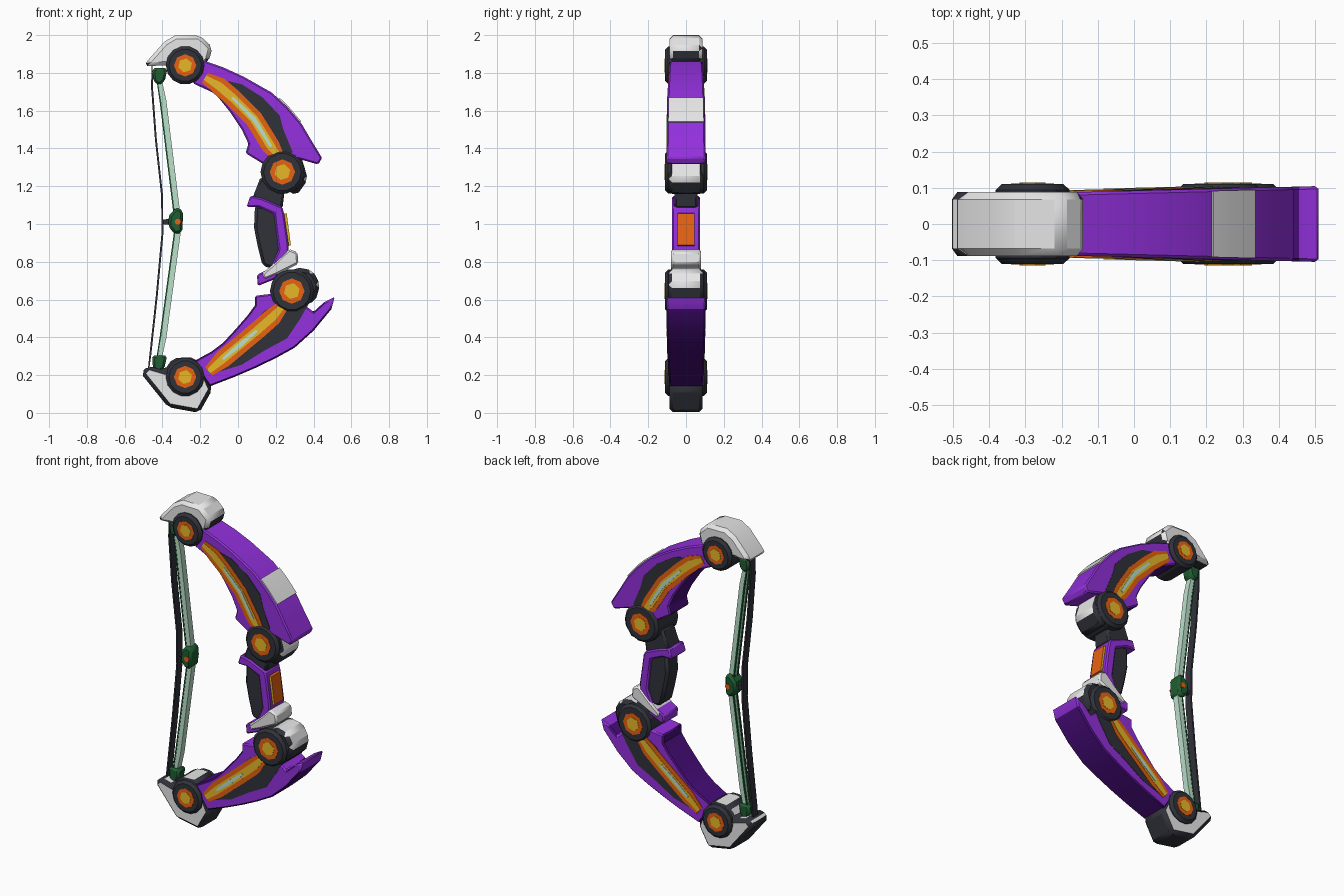
import bpy, bmesh, math
from mathutils import Vector


def material(name, r, g, b):
    m = bpy.data.materials.new(name)
    m.diffuse_color = (r, g, b, 1)
    return m


PURPLE = material("purple", 0.29, 0.03, 0.72)
DARK_PURPLE = material("dark purple", 0.065, 0.004, 0.2)
CHARCOAL = material("charcoal", 0.03, 0.032, 0.042)
GREY = material("light grey", 0.8, 0.8, 0.8)
ORANGE = material("orange", 0.85, 0.13, 0.006)
YELLOW = material("yellow", 0.92, 0.55, 0.025)
MINT = material("pale mint", 0.5, 0.74, 0.6)
GREEN = material("dark green", 0.014, 0.11, 0.032)


def limb_width(x):
    # The limbs widen steadily away from the string
    return 0.087 + 0.025 * (x + 0.2)


def prism(name, pts, width, mat, bevel=0.0):
    """Extrude an x-z profile across y; width is a number or a function of x."""
    w = width if callable(width) else (lambda x: width)
    bm = bmesh.new()
    front = [bm.verts.new((x, -w(x), z)) for x, z in pts]
    back = [bm.verts.new((x, w(x), z)) for x, z in pts]
    bm.faces.new(front)
    bm.faces.new(back[::-1])
    n = len(pts)
    for i in range(n):
        j = (i + 1) % n
        bm.faces.new((front[i], back[i], back[j], front[j]))
    bmesh.ops.recalc_face_normals(bm, faces=bm.faces)
    me = bpy.data.meshes.new(name)
    bm.to_mesh(me)
    bm.free()
    me.materials.append(mat)
    ob = bpy.data.objects.new(name, me)
    bpy.context.collection.objects.link(ob)
    if bevel:
        b = ob.modifiers.new("bevel", 'BEVEL')
        b.width, b.segments = bevel, 1
        b.limit_method, b.angle_limit = 'ANGLE', math.radians(40)
    return ob


def recolour(ob, mat, rule):
    """Give a second material to the faces whose normal and centre meet a rule."""
    ob.data.materials.append(mat)
    for f in ob.data.polygons:
        if rule(f.normal, f.center):
            f.material_index = 1


def band(path, half):
    """Outline of constant thickness around an x-z path, with narrowed ends."""
    p = [Vector(q) for q in path]
    left, right = [], []
    for i, q in enumerate(p):
        t = (p[min(i + 1, len(p) - 1)] - p[max(i - 1, 0)]).normalized()
        h = half * (0.6 if i in (0, len(p) - 1) else 1)
        n = Vector((-t.y, t.x)) * h
        left.append(q + n)
        right.append(q - n)
    return [tuple(v) for v in left + right[::-1]]


def polygon(cx, cz, r, sides, turn=0.0):
    return [(cx + r * math.cos(turn + 2 * math.pi * i / sides),
             cz + r * math.sin(turn + 2 * math.pi * i / sides)) for i in range(sides)]


def raised(offset):
    return lambda x: limb_width(x) + offset


# Limbs: purple shell, charcoal side panel, layered glowing stripe
limbs = {
    "upper": dict(
        shell=[(-0.24, 1.745), (-0.18, 1.865), (-0.08, 1.83), (0.03, 1.78), (0.18, 1.695),
               (0.262, 1.618), (0.337, 1.53), (0.39, 1.44), (0.445, 1.35), (0.425, 1.315),
               (0.32, 1.345), (0.13, 1.32), (0.04, 1.375), (0.055, 1.425), (0.02, 1.5),
               (-0.04, 1.59), (-0.12, 1.69)],
        panel=[(-0.09, 1.765), (0.02, 1.74), (0.13, 1.67), (0.22, 1.575), (0.24, 1.5),
               (0.29, 1.38), (0.2, 1.33), (0.12, 1.42), (0.02, 1.58)],
        stripe=[(-0.175, 1.775), (-0.1, 1.73), (-0.03, 1.67), (0.085, 1.555),
                (0.175, 1.41), (0.22, 1.35)],
        core=slice(2, 5)),
    "lower": dict(
        shell=[(-0.24, 0.27), (-0.15, 0.14), (-0.02, 0.19), (0.09, 0.237), (0.2, 0.29),
               (0.3, 0.345), (0.4, 0.435), (0.495, 0.55), (0.512, 0.615), (0.455, 0.585),
               (0.4, 0.535), (0.26, 0.64), (0.09, 0.62), (0.09, 0.57), (0.05, 0.515),
               (-0.02, 0.435), (-0.08, 0.37), (-0.14, 0.325)],
        panel=[(-0.11, 0.215), (0.02, 0.255), (0.14, 0.33), (0.26, 0.395), (0.33, 0.5),
               (0.37, 0.57), (0.24, 0.6), (0.14, 0.54), (0.03, 0.42)],
        stripe=[(-0.155, 0.22), (-0.08, 0.285), (0.01, 0.36), (0.1, 0.435),
                (0.185, 0.51), (0.245, 0.575)],
        core=slice(1, 4)),
}
# Inner curve of both limbs and the underside of the lower limb are dark purple
dark_rules = {
    "upper": lambda n, c: abs(n.y) < 0.5 and n.x < -0.3 and n.z < 0.3,
    "lower": lambda n, c: abs(n.y) < 0.5 and (n.z < -0.27 or n.x < -0.3) and c.x < 0.46,
}
for side, d in limbs.items():
    shell = prism(side + "_limb_shell", d["shell"], limb_width, PURPLE, 0.008)
    recolour(shell, DARK_PURPLE, dark_rules[side])
    prism(side + "_limb_panel", d["panel"], raised(0.002), CHARCOAL)
    prism(side + "_limb_orange_stripe", band(d["stripe"], 0.048), raised(0.004), ORANGE)
    prism(side + "_limb_yellow_stripe", band(d["stripe"], 0.022), raised(0.006), YELLOW)
    prism(side + "_limb_bright_core", band(d["stripe"][d["core"]], 0.012), raised(0.008), MINT)

# Grey band across the outside of the upper limb
prism("upper_limb_band", [(0.215, 1.663), (0.262, 1.618), (0.33, 1.538),
                          (0.335, 1.543), (0.267, 1.624), (0.22, 1.669)],
      raised(-0.006), GREY)


def facing_down(n, c):
    return n.z < -0.2


# Grey end caps wrapping the outer hubs, charcoal underneath and on the lower rim
cap = prism("upper_end_cap", [(-0.5, 1.835), (-0.47, 1.875), (-0.39, 1.965), (-0.33, 2.0),
                              (-0.2, 1.998), (-0.135, 1.935), (-0.155, 1.86), (-0.28, 1.8),
                              (-0.38, 1.84)], 0.088, GREY, 0.02)
recolour(cap, CHARCOAL, facing_down)
cap = prism("lower_end_cap", [(-0.515, 0.21), (-0.475, 0.25), (-0.39, 0.225), (-0.345, 0.29),
                              (-0.23, 0.295), (-0.17, 0.2), (-0.135, 0.125), (-0.205, 0.0),
                              (-0.37, 0.03)], 0.088, GREY, 0.02)
recolour(cap, CHARCOAL, facing_down)
cap.modifiers["bevel"].material = 1

# Shells on the outside of the inner hubs, grey where they face outward and up
joints = {
    "upper": [(0.24, 1.36), (0.33, 1.37), (0.355, 1.29), (0.37, 1.235),
              (0.31, 1.15), (0.22, 1.2)],
    "lower": [(0.2, 0.68), (0.23, 0.74), (0.325, 0.768), (0.395, 0.755),
              (0.435, 0.68), (0.41, 0.59), (0.3, 0.56)],
}
for side, pts in joints.items():
    shell = prism(side + "_joint_shell", pts, 0.093, GREY, 0.02)
    recolour(shell, CHARCOAL, lambda n, c: n.z < -0.2 or abs(n.y) > 0.5)

# Round hubs with glowing centres on both sides
hubs = {"top": (-0.28, 1.84, 0.102), "upper": (0.235, 1.275, 0.116),
        "lower": (0.285, 0.645, 0.116), "bottom": (-0.28, 0.19, 0.102)}
for name, (x, z, r) in hubs.items():
    prism(name + "_hub", polygon(x, z, r, 14), 0.110, CHARCOAL, 0.016)
    prism(name + "_hub_orange", polygon(x, z, r * 0.58, 8), 0.112, ORANGE)
    prism(name + "_hub_yellow", polygon(x, z, r * 0.37, 6, 0.3), 0.114, YELLOW)

# Grip: charcoal neck and handle, purple guard, grey collar, orange plate
prism("grip_neck", [(0.12, 1.25), (0.25, 1.2), (0.235, 1.08), (0.07, 1.12)],
      0.062, CHARCOAL, 0.012)
prism("grip_handle", [(0.09, 1.1), (0.2, 1.09), (0.235, 0.88), (0.19, 0.76),
                      (0.13, 0.78), (0.105, 0.88), (0.085, 0.98)], 0.058, CHARCOAL, 0.015)
prism("grip_guard", [(0.045, 1.09), (0.065, 1.15), (0.13, 1.135), (0.235, 1.09),
                     (0.245, 1.05), (0.268, 0.89), (0.265, 0.82), (0.2, 0.71), (0.105, 0.672),
                     (0.1, 0.73), (0.175, 0.77), (0.215, 0.865), (0.19, 1.055), (0.11, 1.09)],
      0.073, PURPLE, 0.008)
prism("grip_collar", [(0.125, 0.735), (0.2, 0.8), (0.27, 0.868), (0.315, 0.85),
                      (0.32, 0.79), (0.21, 0.735), (0.14, 0.705)], 0.08, GREY, 0.01)
plate = prism("grip_plate", [(0.235, 1.058), (0.258, 1.055), (0.28, 0.888), (0.255, 0.88)],
              0.044, ORANGE)
recolour(plate, YELLOW, lambda n, c: abs(n.y) > 0.5)

# String: dark rear ribbon and pale inner strand
prism("rear_string", band([(-0.455, 1.84), (-0.455, 1.72), (-0.435, 1.45), (-0.402, 1.15),
                           (-0.4, 0.95), (-0.43, 0.62), (-0.465, 0.3), (-0.475, 0.22)], 0.005),
      0.024, CHARCOAL)
prism("front_string", band([(-0.415, 1.77), (-0.395, 1.65), (-0.325, 1.08), (-0.32, 0.95),
                            (-0.395, 0.4), (-0.415, 0.28)], 0.016), 0.02, MINT)
for y in (-0.016, 0.016):
    edge = prism("string_edge", band([(-0.43, 1.77), (-0.411, 1.65), (-0.341, 1.08),
                                      (-0.336, 0.95), (-0.411, 0.4), (-0.431, 0.28)], 0.004),
                 0.006, GREEN)
    edge.location.y = y

# Green string anchors and nocking block
for name, x, z in (("upper", -0.418, 1.785), ("lower", -0.42, 0.265)):
    prism(name + "_string_anchor", [(x - 0.03, z - 0.03), (x, z - 0.05), (x + 0.03, z - 0.03),
                                    (x + 0.045, z + 0.04), (x - 0.035, z + 0.04)],
          0.036, GREEN, 0.012)
prism("nock_block", [(-0.37, 0.99), (-0.335, 0.945), (-0.295, 0.955), (-0.29, 1.07),
                     (-0.325, 1.09), (-0.365, 1.045)], 0.045, GREEN, 0.014)
prism("nock_light", polygon(-0.318, 1.012, 0.018, 6), 0.049, ORANGE)
prism("nock_pin", [(-0.405, 1.0), (-0.36, 0.995), (-0.36, 1.03), (-0.405, 1.02)],
      0.012, CHARCOAL)

# Soft shading on shallow edges only
for ob in bpy.context.collection.objects:
    ob.select_set(True)
    bpy.context.view_layer.objects.active = ob
bpy.ops.object.shade_smooth_by_angle(angle=math.radians(25))
